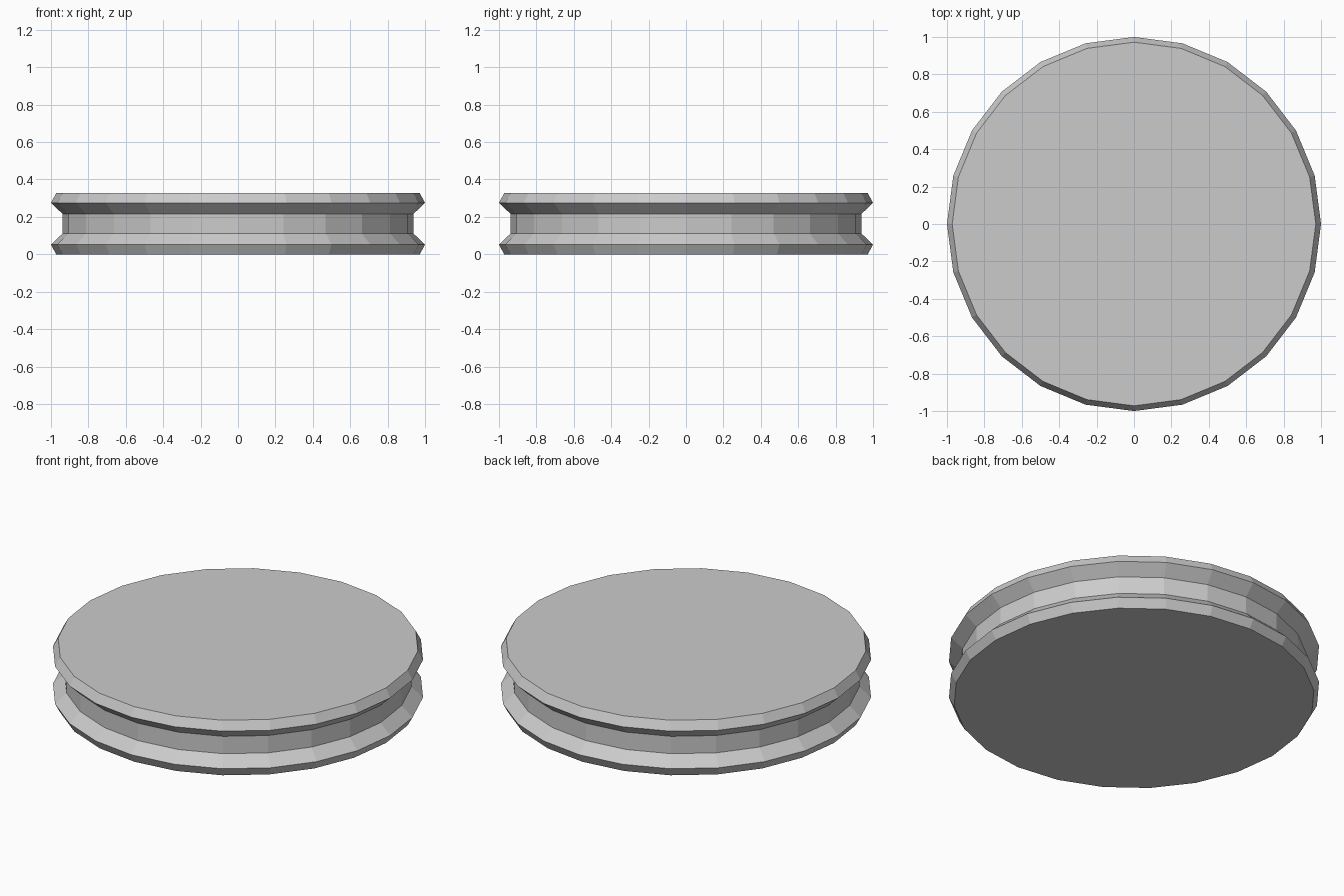
import bpy, bmesh
from math import cos, sin, tau

if "Cube" in bpy.data.objects:
    bpy.data.objects.remove(bpy.data.objects["Cube"])

SIDES = 24
# (radius, height) from bottom rim to top rim
PROFILE = [(0.972, 0), (1.0, 0.052), (0.937, 0.112),
           (0.937, 0.215), (1.0, 0.275), (0.972, 0.327)]

# grooved disc: stacked rings, bridged and capped
bm = bmesh.new()
rings = [[bm.verts.new((r * cos(tau * i / SIDES), r * sin(tau * i / SIDES), z))
          for i in range(SIDES)] for r, z in PROFILE]
for low, high in zip(rings, rings[1:]):
    for i in range(SIDES):
        j = (i + 1) % SIDES
        bm.faces.new((low[i], low[j], high[j], high[i]))
bm.faces.new(rings[0][::-1])
bm.faces.new(rings[-1])

mesh = bpy.data.meshes.new("grooved_disc")
bm.to_mesh(mesh)
bm.free()
bpy.context.collection.objects.link(bpy.data.objects.new("grooved_disc", mesh))
